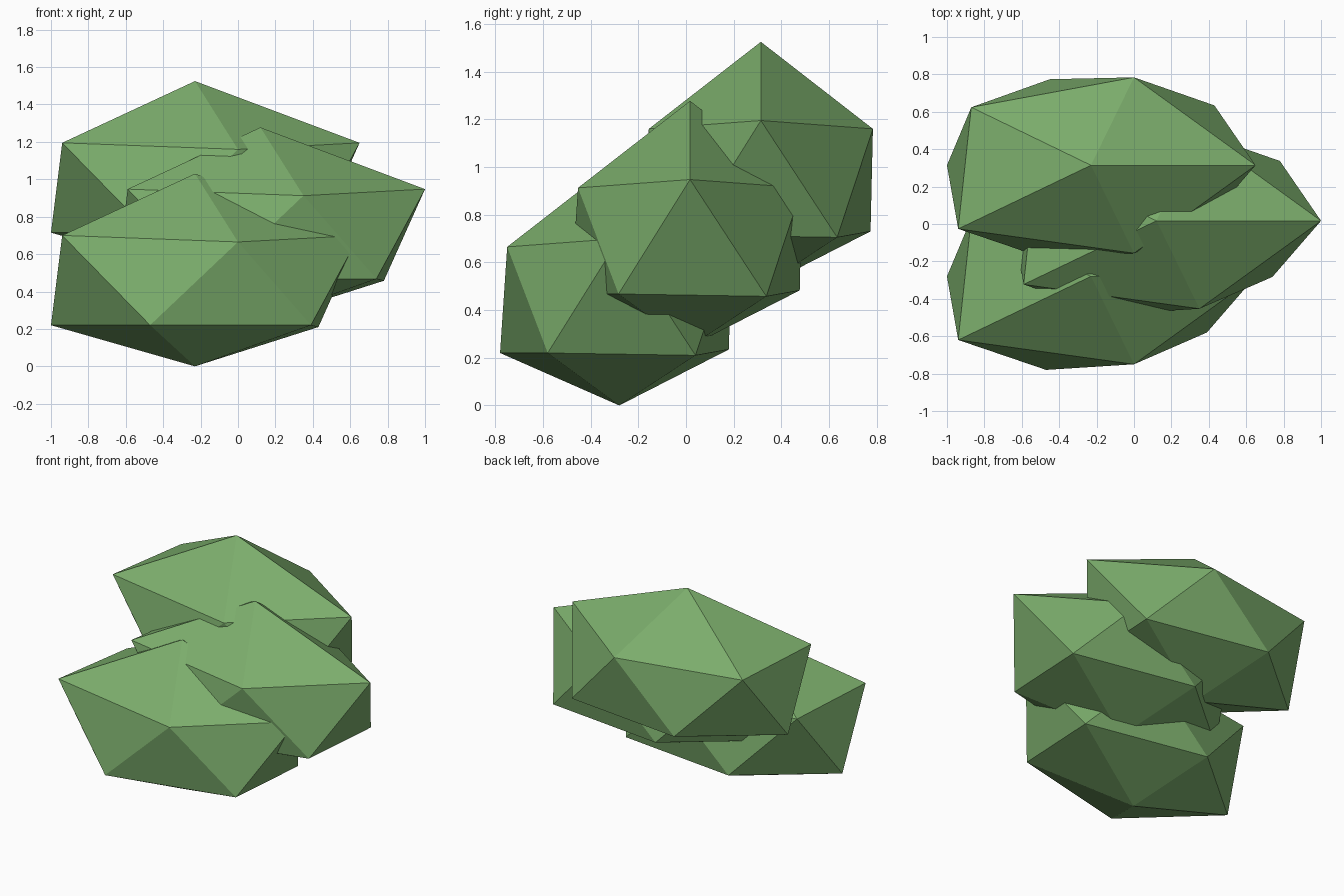
import bpy
import bmesh
from mathutils import Vector

cube = bpy.data.objects.get("Cube")
if cube:
    bpy.data.objects.remove(cube, do_unlink=True)

# Single leaf colour
leaf_green = bpy.data.materials.new("leaf green")
leaf_green.use_nodes = True
colour = (0.2, 0.42, 0.15, 1.0)
leaf_green.diffuse_color = colour
leaf_green.node_tree.nodes["Principled BSDF"].inputs["Base Color"].default_value = colour

# Irregular twenty-sided clump: two staggered rings closed by two tips
TOP_TIP = (-0.23, -0.28, 1.03)
BOTTOM_TIP = (-0.23, -0.28, 0.0)
UPPER_RING = [(0.65, -0.28, 0.70), (0.0, 0.19, 0.665), (-0.87, 0.03, 0.68),
              (-0.94, -0.62, 0.70), (0.0, -0.75, 0.665)]
LOWER_RING = [(0.43, 0.04, 0.21), (-0.45, 0.18, 0.235), (-1.0, -0.28, 0.22),
              (-0.47, -0.78, 0.22), (0.39, -0.58, 0.22)]


def make_clump_mesh():
    bm = bmesh.new()
    top = bm.verts.new(TOP_TIP)
    bottom = bm.verts.new(BOTTOM_TIP)
    upper = [bm.verts.new(p) for p in UPPER_RING]
    lower = [bm.verts.new(p) for p in LOWER_RING]
    count = len(upper)
    for i in range(count):
        j = (i + 1) % count
        bm.faces.new((top, upper[i], upper[j]))
        bm.faces.new((upper[i], lower[i], upper[j]))
        bm.faces.new((lower[i], lower[j], upper[j]))
        bm.faces.new((bottom, lower[j], lower[i]))
    bmesh.ops.recalc_face_normals(bm, faces=bm.faces)
    mesh = bpy.data.meshes.new("leaf_clump")
    bm.to_mesh(mesh)
    bm.free()
    mesh.materials.append(leaf_green)
    return mesh


# Three identical clumps stepping up and back, the middle one to the side
clump = make_clump_mesh()
step = Vector((0.0, 0.297, 0.2475))
sideways = Vector((0.35, 0.0, 0.0))
for name, offset in (("front_leaf_clump", Vector()),
                     ("middle_leaf_clump", step + sideways),
                     ("back_leaf_clump", step * 2)):
    leaf = bpy.data.objects.new(name, clump)
    leaf.location = offset
    bpy.context.collection.objects.link(leaf)
